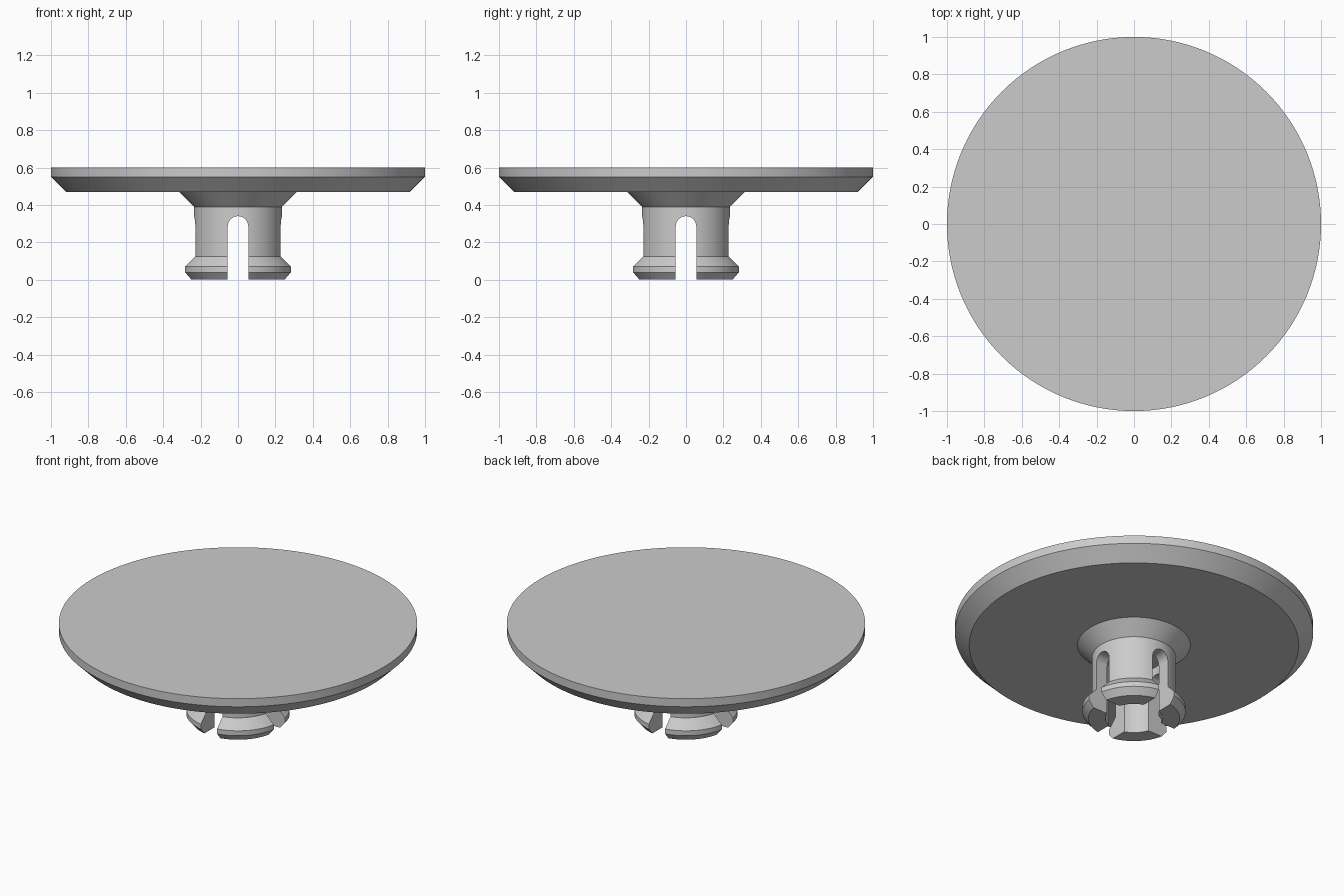
import bpy, bmesh, math
from mathutils import Matrix

if "Cube" in bpy.data.objects:
    bpy.data.objects.remove(bpy.data.objects["Cube"], do_unlink=True)

grey = bpy.data.materials.new("light grey plastic")
grey.use_nodes = True
colour = (0.6, 0.6, 0.6, 1)
grey.diffuse_color = colour
grey.node_tree.nodes["Principled BSDF"].inputs["Base Color"].default_value = colour


def add_object(name, bm):
    bmesh.ops.recalc_face_normals(bm, faces=bm.faces)
    mesh = bpy.data.meshes.new(name)
    bm.to_mesh(mesh)
    bm.free()
    mesh.materials.append(grey)
    obj = bpy.data.objects.new(name, mesh)
    bpy.context.collection.objects.link(obj)
    return obj


def lathe(name, profile, steps):
    """Turn a profile of (radius, height) points about the z axis."""
    bm = bmesh.new()
    verts = [bm.verts.new((r, 0, z)) for r, z in profile]
    edges = [bm.edges.new(pair) for pair in zip(verts, verts[1:])]
    bmesh.ops.spin(bm, geom=verts + edges, cent=(0, 0, 0), axis=(0, 0, 1),
                   angle=math.tau, steps=steps, use_duplicate=False)
    bmesh.ops.remove_doubles(bm, verts=bm.verts, dist=1e-5)
    return add_object(name, bm)


def slot_cutter(name, half_width, arch_z, angle):
    """A long round-topped bar that cuts through both sides of the stem."""
    bm = bmesh.new()
    outline = [(-half_width, -0.1), (half_width, -0.1)]
    for i in range(17):
        a = math.pi * i / 16
        outline.append((half_width * math.cos(a), arch_z + half_width * math.sin(a)))
    face = bm.faces.new([bm.verts.new((x, -0.5, z)) for x, z in outline])
    bar = bmesh.ops.extrude_face_region(bm, geom=[face])
    moved = [v for v in bar["geom"] if isinstance(v, bmesh.types.BMVert)]
    bmesh.ops.translate(bm, verts=moved, vec=(0, 1, 0))
    bm.transform(Matrix.Rotation(angle, 4, "Z"))
    obj = add_object(name, bm)
    obj.hide_render = True
    return obj


def activate(obj):
    bpy.ops.object.select_all(action="DESELECT")
    obj.select_set(True)
    bpy.context.view_layer.objects.active = obj


# Broad round cap with a chamfered underside
cap = lathe("cap", [(0, 0.47), (0.92, 0.47), (1, 0.55), (1, 0.6), (0, 0.6)], 128)

# Hollow stem: flared collar above, snap lip below
stem = lathe("snap_stem", [
    (0, 0.5), (0.315, 0.5), (0.315, 0.47), (0.235, 0.39), (0.235, 0.125),
    (0.288, 0.07), (0.288, 0.04), (0.255, 0),
    (0.16, 0), (0.16, 0.39), (0, 0.39)], 96)

# Crossed slots split the stem into four legs
activate(stem)
for name, angle in (("slot_front_back", 0), ("slot_left_right", math.pi / 2)):
    cutter = slot_cutter(name, 0.055, 0.285, angle)
    cut = stem.modifiers.new(name, "BOOLEAN")
    cut.operation = "DIFFERENCE"
    cut.solver = "EXACT"
    cut.object = cutter
    bpy.ops.object.modifier_apply(modifier=cut.name)
    bpy.data.objects.remove(cutter, do_unlink=True)

for part in (cap, stem):
    activate(part)
    bpy.ops.object.shade_smooth_by_angle(angle=math.radians(25))
